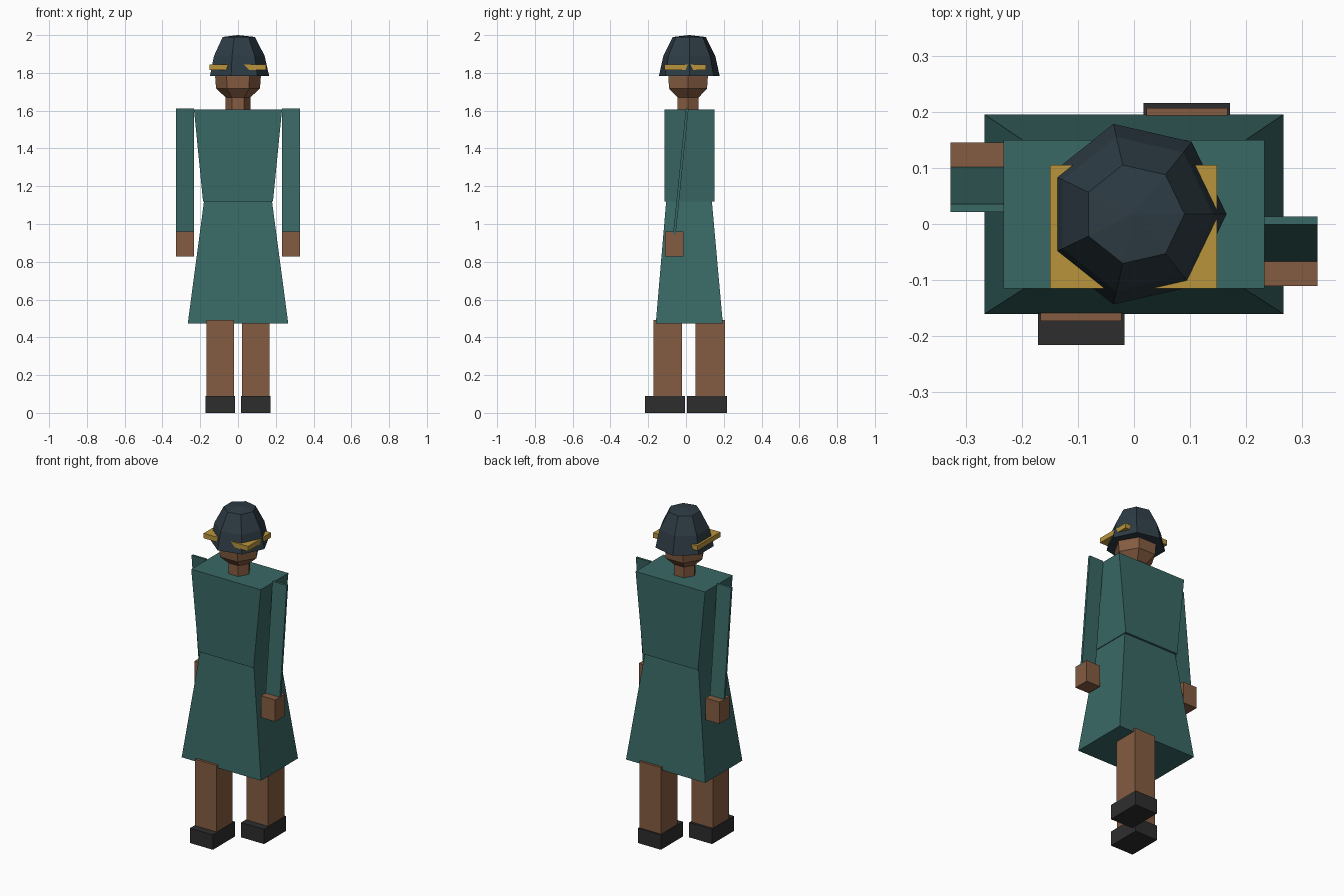
import bpy, bmesh, math

if "Cube" in bpy.data.objects:
    bpy.data.objects.remove(bpy.data.objects["Cube"])


def material(name, rgb):
    m = bpy.data.materials.new(name)
    m.diffuse_color = (*rgb, 1)
    m.use_nodes = True
    m.node_tree.nodes["Principled BSDF"].inputs["Base Color"].default_value = m.diffuse_color
    return m


GREEN = material("coat_green", (0.041, 0.140, 0.130))
SKIN = material("skin_brown", (0.235, 0.107, 0.054))
GOLD = material("trim_gold", (0.48, 0.296, 0.046))
BLACK = material("shoe_black", (0.027, 0.027, 0.027))
NAVY = material("helmet_navy", (0.027, 0.045, 0.058))


def loft(name, rings, mat):
    """Closed solid through a list of rings with equal point counts."""
    bm = bmesh.new()
    loops = [[bm.verts.new(p) for p in ring] for ring in rings]
    n = len(loops[0])
    for a, b in zip(loops, loops[1:]):
        for i in range(n):
            j = (i + 1) % n
            bm.faces.new((a[i], a[j], b[j], b[i]))
    bm.faces.new(loops[0][::-1])
    # the last ring closes flat, or to an apex where it is tiny
    bm.faces.new(loops[-1])
    bmesh.ops.remove_doubles(bm, verts=bm.verts, dist=1e-5)
    bmesh.ops.recalc_face_normals(bm, faces=bm.faces)
    me = bpy.data.meshes.new(name)
    bm.to_mesh(me)
    bm.free()
    me.materials.append(mat)
    ob = bpy.data.objects.new(name, me)
    bpy.context.collection.objects.link(ob)
    return ob


def rect(x0, x1, y0, y1, z):
    return [(x0, y0, z), (x1, y0, z), (x1, y1, z), (x0, y1, z)]


def ngon(n, r, z, cy):
    return [(r * math.cos(math.tau * i / n), cy + r * math.sin(math.tau * i / n), z)
            for i in range(n)]


def box(name, x0, x1, y0, y1, z0, z1, mat):
    return loft(name, [rect(x0, x1, y0, y1, z0), rect(x0, x1, y0, y1, z1)], mat)


CY = 0.0175  # body centre line in depth

# coat: torso narrowing to the waist, then flared skirt
loft("coat_torso", [rect(-0.185, 0.185, -0.115, 0.15, 1.118),
                    rect(-0.233, 0.233, -0.115, 0.15, 1.605)], GREEN)
loft("coat_skirt", [rect(-0.266, 0.266, -0.16, 0.195, 0.473),
                    rect(-0.18, 0.18, -0.105, 0.137, 1.12)], GREEN)

# swinging arms, legs and shoes; s = -1 for the left of the front view
for s, side in ((-1, "left"), (1, "right")):
    x0, x1 = sorted((s * 0.232, s * 0.327))
    top, low, t = CY - s * 0.011, CY - s * 0.079, 0.007
    loft("sleeve_" + side, [rect(x0, x1, low - t, low + t, 0.945),
                            rect(x0, x1, top - t, top + t, 1.612)], GREEN)
    hy = CY - s * 0.08
    box("hand_" + side, x0, x1, hy - 0.048, hy + 0.048, 0.828, 0.96, SKIN)

    x0, x1 = sorted((s * 0.022, s * 0.167))
    y0, y1 = (-0.173, -0.02) if s < 0 else (0.05, 0.207)
    box("leg_" + side, x0, x1, y0, y1, 0.085, 0.493, SKIN)
    x0, x1 = sorted((s * 0.017, s * 0.171))
    y0, y1 = sorted((s * 0.006, s * 0.216))
    box("shoe_" + side, x0, x1, y0, y1, 0, 0.09, BLACK)

# neck and head, six sided
HY = 0.011
loft("neck", [ngon(6, 0.065, z, HY) for z in (1.59, 1.69)], SKIN)
loft("head", [ngon(6, r, z, HY) for r, z in
              ((0.065, 1.67), (0.116, 1.717), (0.121, 1.78), (0.1, 1.86))], SKIN)

# seven sided helmet with a square trim plate showing at its corners
loft("helmet", [ngon(7, r, z, CY) for r, z in
                ((0.165, 1.783), (0.141, 1.89), (0.09, 1.99), (0.0, 2.0))][:3]
     + [ngon(7, 0.002, 2.0, CY)], NAVY)
box("helmet_trim", -0.15, 0.148, -0.115, 0.105, 1.815, 1.845, GOLD)
